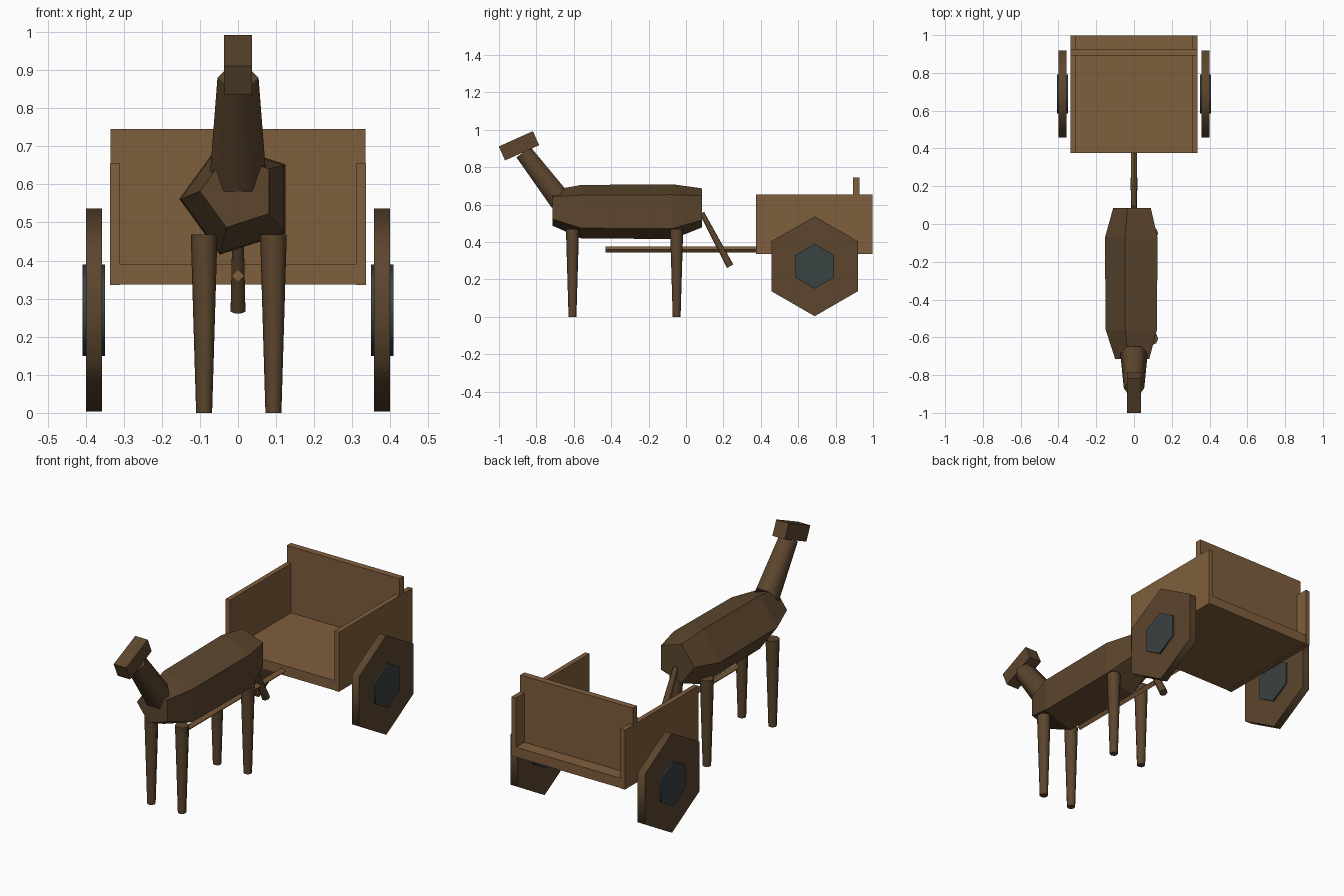
import bpy, bmesh, math
from mathutils import Vector, Matrix

if "Cube" in bpy.data.objects:
    bpy.data.objects.remove(bpy.data.objects["Cube"])


def material(name, rgb):
    m = bpy.data.materials.new(name)
    m.use_nodes = True
    m.diffuse_color = (*rgb, 1)
    m.node_tree.nodes["Principled BSDF"].inputs["Base Color"].default_value = (*rgb, 1)
    return m


LIGHT = material("light wood", (0.209, 0.112, 0.045))
DARK = material("dark wood", (0.107, 0.061, 0.027))
METAL = material("slate metal", (0.042, 0.054, 0.054))


def finish(name, bm, mat, smooth=None):
    bmesh.ops.recalc_face_normals(bm, faces=bm.faces)
    mesh = bpy.data.meshes.new(name)
    bm.to_mesh(mesh)
    bm.free()
    ob = bpy.data.objects.new(name, mesh)
    bpy.context.collection.objects.link(ob)
    mesh.materials.append(mat)
    if smooth:
        bpy.ops.object.select_all(action="DESELECT")
        ob.select_set(True)
        bpy.context.view_layer.objects.active = ob
        bpy.ops.object.shade_smooth_by_angle(angle=math.radians(smooth))
    return ob


def box(name, lo, hi, mat, tilt=0):
    lo, hi = Vector(lo), Vector(hi)
    bm = bmesh.new()
    bmesh.ops.create_cube(bm, size=1, matrix=Matrix.Translation((lo + hi) / 2)
                          @ Matrix.Rotation(tilt, 4, "X") @ Matrix.Diagonal((*(hi - lo), 1)))
    return finish(name, bm, mat)


def loft(name, rings, sides, mat, phase=0.0, smooth=None):
    """Skin polygon rings given as (centre, radius, first axis, second axis)."""
    bm = bmesh.new()
    loops = []
    for c, r, u, v in rings:
        u, v = Vector(u).normalized(), Vector(v).normalized()
        angles = [phase + math.tau * i / sides for i in range(sides)]
        loops.append([bm.verts.new(Vector(c) + r * (u * math.cos(a) + v * math.sin(a)))
                      for a in angles])
    for a, b in zip(loops, loops[1:]):
        for i in range(sides):
            j = (i + 1) % sides
            bm.faces.new((a[i], a[j], b[j], b[i]))
    bm.faces.new(loops[0])
    bm.faces.new(loops[-1])
    return finish(name, bm, mat, smooth)


X, Y, Z = (1, 0, 0), (0, 1, 0), (0, 0, 1)

# Cart: floor, two sides and a raised backboard, open at the front
box("cart_floor", (-0.334, 0.376, 0.337), (0.334, 0.997, 0.39), LIGHT)
box("cart_backboard", (-0.335, 0.892, 0.385), (0.335, 0.927, 0.745), LIGHT)
for side, s in (("left", 1), ("right", -1)):
    x = sorted((s * 0.31, s * 0.336))
    box(f"{side}_cart_side", (x[0], 0.375, 0.336), (x[1], 0.998, 0.655), LIGHT)
    # Six-sided wheels with a thicker hub
    for part, r, x0, x1, mat in (("wheel", 0.267, 0.357, 0.399, DARK),
                                 ("hub", 0.12, 0.349, 0.408, METAL)):
        rings = [((s * x, 0.688, 0.27), r, Y, Z) for x in (x0, x1)]
        loft(f"{side}_{part}", rings, 6, mat, math.pi / 2, 65)

# Pulling shaft
loft("shaft", [((0, y, 0.36), 0.017, X, Z) for y in (-0.43, 0.4)], 4, LIGHT)

# Five-sided body with tapered ends
body = ((-0.714, 0.582, 0.1), (-0.56, 0.562, 0.15), (-0.072, 0.562, 0.154), (0.085, 0.582, 0.11))
loft("body", [((0, y, z), r, X, Z) for y, z, r in body], 5, DARK, math.pi / 5)

# Neck and head
loft("neck", [((0, -0.683, 0.635), 0.073, X, (0, 0.53, 0.85)),
              ((0, -0.869, 0.88), 0.054, X, (0, 0.8, 0.59))], 6, DARK, 0, 65)
box("head", (-0.037, -0.993, 0.873), (0.037, -0.793, 0.955), DARK, math.radians(24))

# Legs
for end, y in (("front", -0.607), ("back", -0.05)):
    for side, x in (("left", 0.093), ("right", -0.089)):
        rings = [((x, y, 0), 0.021, X, Y), ((x, y, 0.468), 0.035, X, Y)]
        loft(f"{end}_{side}_leg", rings, 8, DARK, 0, 50)

# Tail, widening towards its tip
slant = (0, 0.88, 0.47)
loft("tail", [((0, 0.085, 0.555), 0.014, X, slant),
              ((0, 0.236, 0.27), 0.021, X, slant)], 8, DARK, math.pi / 8, 50)
